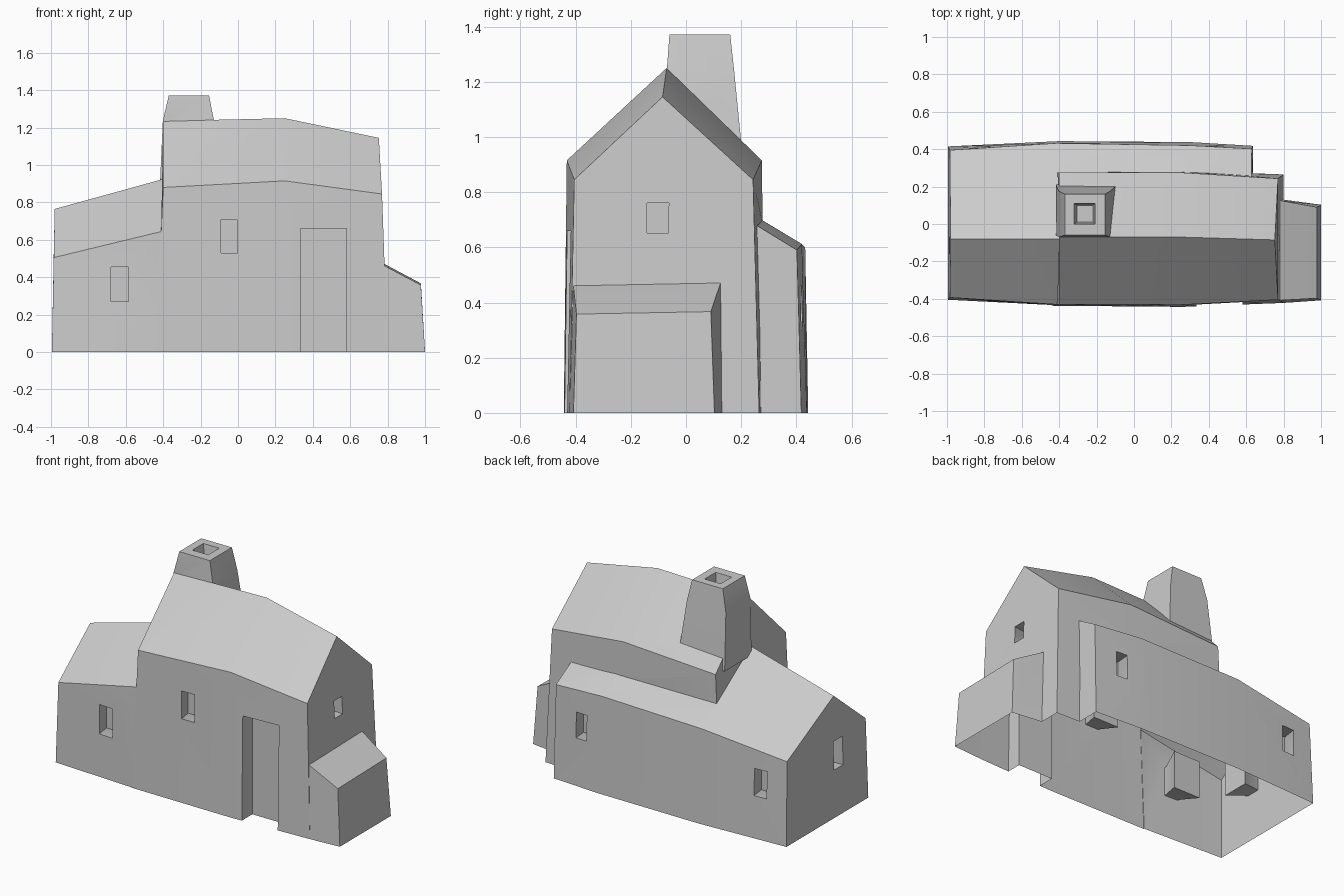
import bpy, bmesh, math
from mathutils import Vector

if "Cube" in bpy.data.objects:
    bpy.data.objects.remove(bpy.data.objects["Cube"])


def loft(name, rings):
    """Closed solid from a list of point rings, capped at both ends."""
    bm = bmesh.new()
    rows = [[bm.verts.new(p) for p in r] for r in rings]
    n = len(rows[0])
    for a, b in zip(rows, rows[1:]):
        for i in range(n):
            j = (i + 1) % n
            bm.faces.new((a[i], a[j], b[j], b[i]))
    bm.faces.new(rows[0])
    bm.faces.new(rows[-1])
    bmesh.ops.recalc_face_normals(bm, faces=bm.faces)
    me = bpy.data.meshes.new(name)
    bm.to_mesh(me)
    bm.free()
    ob = bpy.data.objects.new(name, me)
    bpy.context.collection.objects.link(ob)
    return ob


def gable(xs, bottom, front, ridge, back):
    """House cross-section: xs = x at ground, eaves, ridge; others in y, z."""
    xb, xe, xr = xs
    return [(xb, bottom[0], 0), (xe, *front), (xr, *ridge), (xe, *back), (xb, bottom[1], 0)]


def rect(x0, x1, y0, y1, z):
    return [(x0, y0, z), (x1, y0, z), (x1, y1, z), (x0, y1, z)]


def boolean(target, other, op):
    m = target.modifiers.new(op, 'BOOLEAN')
    m.operation, m.solver, m.object = op, 'EXACT', other
    bpy.context.view_layer.objects.active = target
    bpy.ops.object.modifier_apply(modifier=m.name)
    bpy.data.objects.remove(other, do_unlink=True)


def window(pos, inward, w, h):
    """Cutter for a window whose reveal splays wider inside the wall."""
    c, d = Vector(pos), Vector(inward)
    side, up = d.cross(Vector((0, 0, 1))), Vector((0, 0, 1))
    rings = []
    for depth, s in ((-0.1, 1), (0.0, 1), (0.13, 2.0)):
        rings.append([c + d * depth + side * (u * w / 2 * s) + up * (v * h / 2 * (1 + (s - 1) * .3))
                      for u, v in ((-1, -1), (1, -1), (1, 1), (-1, 1))])
    return loft("window_cutter", rings)


# Tall main house
house = loft("cottage", [
    gable((-.44, -.40, -.40), (-.437, .28), (-.43, .88), (-.068, 1.235), (.275, .88)),
    gable((.26, .25, .25), (-.443, .285), (-.432, .915), (-.07, 1.25), (.275, .915)),
    gable((.80, .77, .753), (-.422, .265), (-.405, .845), (-.085, 1.145), (.243, .845)),
])

# Low wing, running on behind the house as an aisle
wing = loft("wing", [
    gable((-.995, -.985, -.98), (-.405, .415), (-.393, .505), (-.08, .765), (.395, .53)),
    gable((-.40, -.415, -.41), (-.435, .443), (-.43, .643), (-.08, .922), (.432, .60)),
    gable((.30, .30, .30), (-.30, .438), (-.30, .75), (-.08, .91), (.42, .612)),
    gable((.635, .63, .62), (-.30, .418), (-.30, .75), (-.08, .885), (.402, .59)),
])

# Lean-to on the right end
lean = loft("lean_to", [
    [(.70, -.425, 0), (.70, -.412, .50), (.70, .135, .51), (.70, .14, 0)],
    [(.80, -.422, 0), (.785, -.408, .46), (.785, .125, .47), (.80, .13, 0)],
    [(1.0, -.408, 0), (.978, -.397, .358), (.978, .09, .367), (1.0, .103, 0)],
])

# Chimney stack flush with the left gable
chimney = loft("chimney", [
    rect(-.418, -.09, -.06, .21, .88),
    rect(-.402, -.128, -.07, .175, 1.235),
    rect(-.37, -.155, -.06, .16, 1.372),
])
for part in (wing, lean, chimney):
    boolean(house, part, 'UNION')

# Flue, door recess and windows
boolean(house, loft("flue", [rect(-.305, -.22, .01, .10, 1.29), rect(-.32, -.208, 0, .11, 1.372),
                             rect(-.32, -.208, 0, .11, 1.45)]), 'DIFFERENCE')
boolean(house, loft("door", [rect(.335, .58, -.6, -.335, -.1),
                             rect(.335, .58, -.6, -.335, .66)]), 'DIFFERENCE')
for pos, inward, w, h in (
    ((-.632, -.41, .363), (0, 1, 0), .095, .185),
    ((-.047, -.434, .617), (0, 1, 0), .09, .175),
    ((.775, -.102, .706), (-1, 0, 0), .078, .11),
    ((-.985, -.115, .39), (1, 0, 0), .09, .18),
    ((.44, .42, .38), (0, -1, 0), .075, .16),
    ((-.81, .41, .35), (0, -1, 0), .085, .17),
):
    boolean(house, window(pos, inward, w, h), 'DIFFERENCE')

# Open underside, as the shell has no floor
bm = bmesh.new()
bm.from_mesh(house.data)
floor = [f for f in bm.faces if all(abs(v.co.z) < 1e-4 for v in f.verts)]
bmesh.ops.delete(bm, geom=floor, context='FACES')
bmesh.ops.remove_doubles(bm, verts=bm.verts, dist=1e-4)
bm.to_mesh(house.data)
bm.free()

bpy.ops.object.select_all(action='DESELECT')
house.select_set(True)
bpy.context.view_layer.objects.active = house
bpy.ops.object.shade_smooth_by_angle(angle=math.radians(30))
